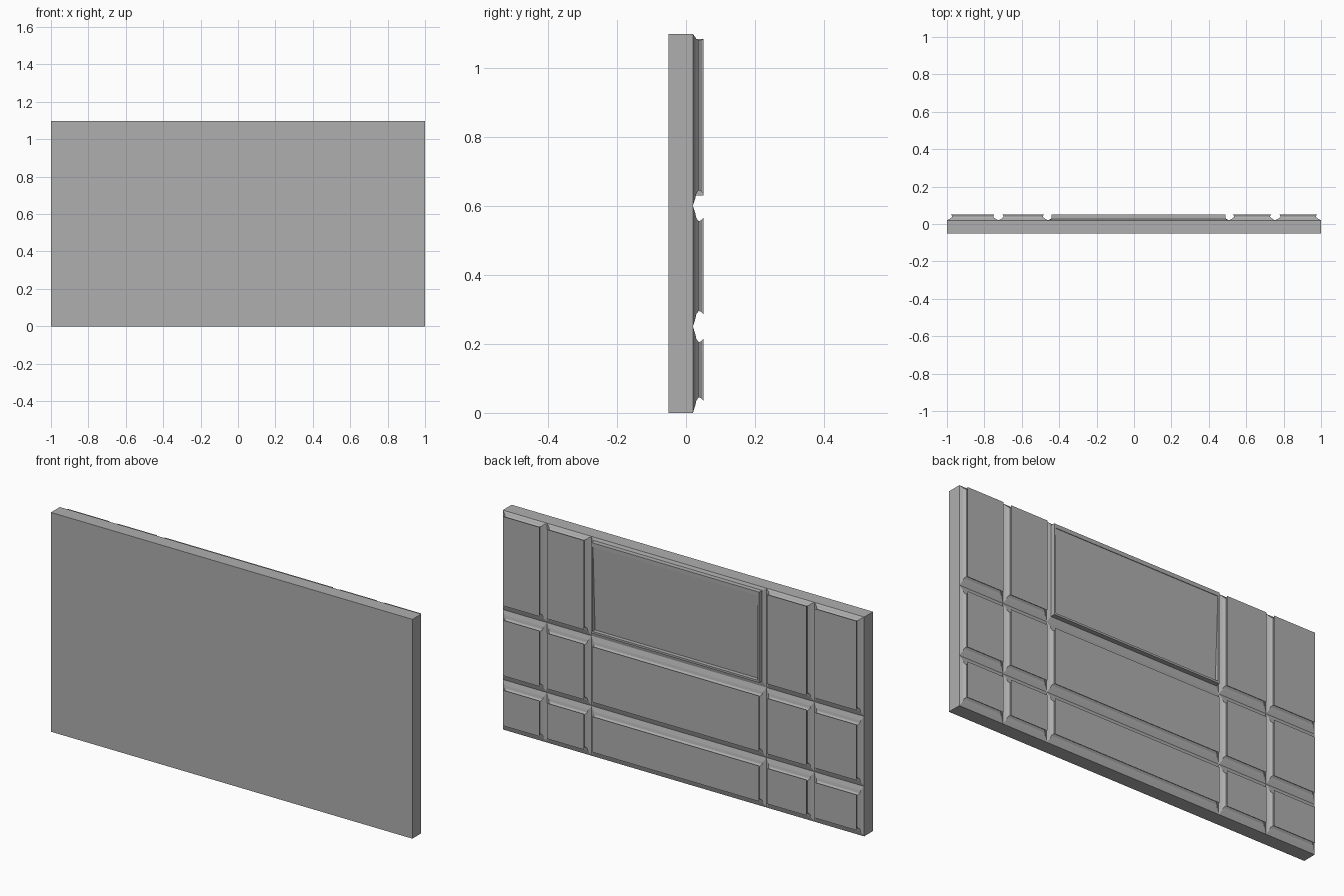
import bpy, bmesh

if "Cube" in bpy.data.objects:
    bpy.data.objects.remove(bpy.data.objects["Cube"])

# Mid grey for every part
GREY = bpy.data.materials.new("mid_grey")
GREY.diffuse_color = (0.43, 0.43, 0.43, 1)
GREY.use_nodes = True
GREY.node_tree.nodes["Principled BSDF"].inputs["Base Color"].default_value = GREY.diffuse_color


def add_object(name, bm):
    bmesh.ops.recalc_face_normals(bm, faces=bm.faces)
    mesh = bpy.data.meshes.new(name)
    bm.to_mesh(mesh)
    bm.free()
    mesh.materials.append(GREY)
    ob = bpy.data.objects.new(name, mesh)
    bpy.context.collection.objects.link(ob)
    return ob


def loft(name, rings):
    """Closed solid through successive four-cornered rings."""
    bm = bmesh.new()
    loops = [[bm.verts.new(p) for p in r] for r in rings]
    for a, b in zip(loops, loops[1:]):
        for i in range(4):
            j = (i + 1) % 4
            bm.faces.new((a[i], a[j], b[j], b[i]))
    bm.faces.new(loops[0])
    bm.faces.new(loops[-1])
    return add_object(name, bm)


def ring(x0, x1, z0, z1, y, y_top=None):
    yt = y if y_top is None else y_top
    return [(x0, y, z0), (x1, y, z0), (x1, yt, z1), (x0, yt, z1)]


# Backing slab
loft("slab", [ring(-1, 1, 0, 1.097, -0.05), ring(-1, 1, 0, 1.097, 0.02)])

# Raised panels with a moulded edge: (inset x, inset z, depth y)
PROFILE = [(0, 0, 0.02), (0.014, 0.022, 0.027), (0.018, 0.036, 0.030),
           (0.027, 0.045, 0.037), (0.027, 0.043, 0.043), (0.022, 0.036, 0.05)]
COLUMNS = [-1, -0.725, -0.46, 0.508, 0.755, 1]
ROWS = [0, 0.25, 0.6, 1.097]

for r in range(3):
    for c in range(5):
        if r == 2 and c == 2:
            continue
        x0, x1 = COLUMNS[c], COLUMNS[c + 1]
        z0, z1 = ROWS[r], ROWS[r + 1]
        top = 0.4 if r == 2 else 1
        loft(f"panel_{r}_{c}", [ring(x0 + dx, x1 - dx, z0 + dz, z1 - dz * top, y)
                                for dx, dz, y in PROFILE])

# Large framed centre panel with a face that leans inward at the bottom
X0, X1, Z0, Z1 = -0.44, 0.49, 0.63, 1.083
loft("centre_panel", [
    ring(COLUMNS[2], COLUMNS[3], 0.6, 1.097, 0.02),
    ring(X0, X1, Z0, Z1, 0.026),
    ring(X0, X1, Z0, Z1, 0.05),
    ring(X0 + 0.008, X1 - 0.008, Z0 + 0.01, Z1 - 0.02, 0.05),
    ring(X0 + 0.008, X1 - 0.008, Z0 + 0.01, Z1 - 0.02, 0.03, 0.047),
])
